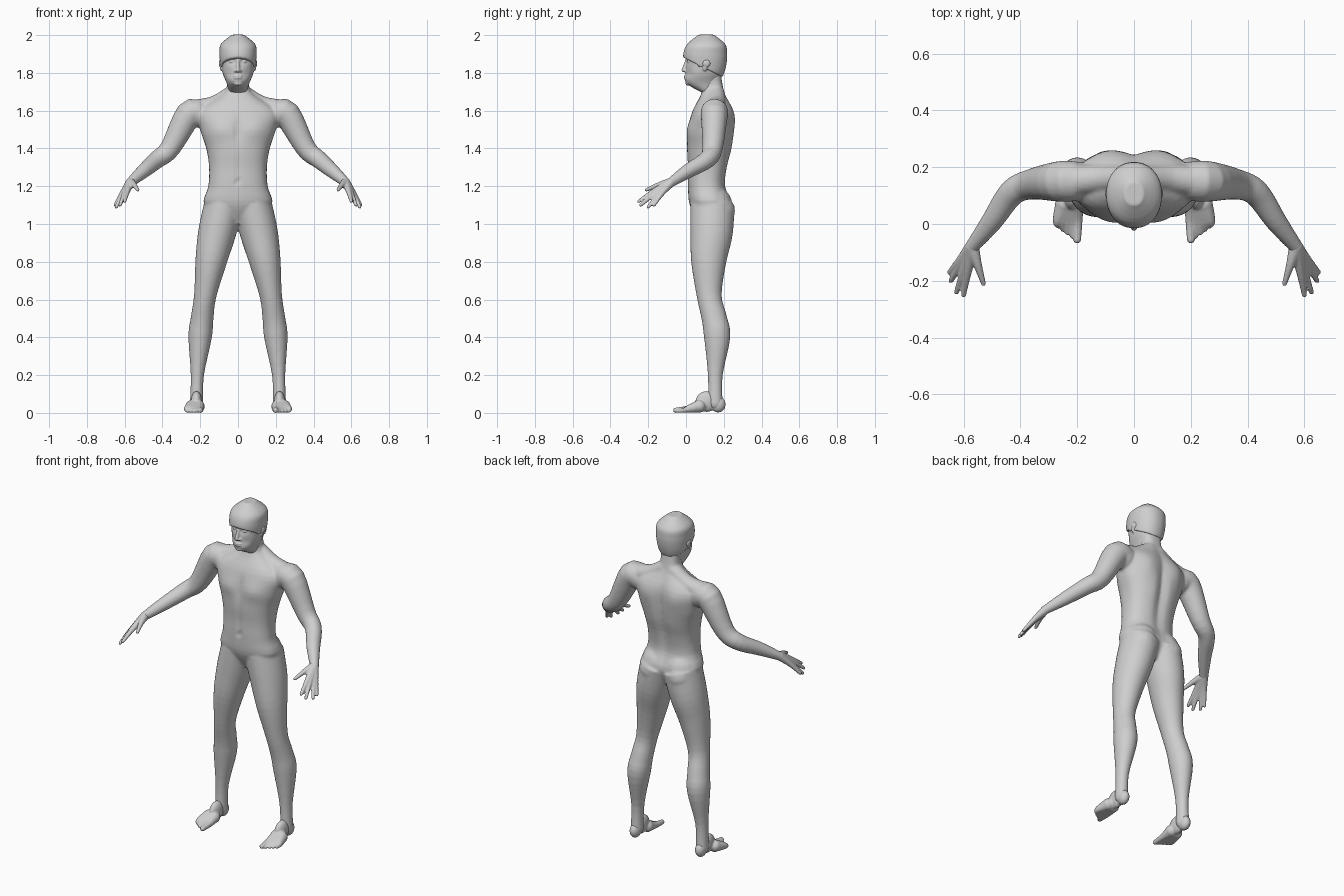
import bpy, bmesh, math
from mathutils import Vector, Matrix

cube = bpy.data.objects.get("Cube")
if cube:
    bpy.data.objects.remove(cube, do_unlink=True)

skin = bpy.data.materials.new("plain grey")
skin.use_nodes = True
grey = (0.62, 0.62, 0.62, 1)
skin.diffuse_color = grey
skin.node_tree.nodes["Principled BSDF"].inputs["Base Color"].default_value = grey


def smooth_rows(rows, steps=4):
    """Catmull-Rom interpolation of every column in a table of sections."""
    smoothed = []
    last = len(rows) - 1
    for i in range(last):
        before, start, end, after = [rows[max(0, min(last, i + k))] for k in (-1, 0, 1, 2)]
        for step in range(steps):
            t = step / steps
            smoothed.append([
                b + t / 2 * (c - a + t * (2 * a - 5 * b + 4 * c - d + t * (3 * (b - c) + d - a)))
                for a, b, c, d in zip(before, start, end, after)])
    smoothed.append(list(rows[last]))
    return smoothed


def skin_rings(bm, rings):
    """Bridge neighbouring rings with quads and cap both ends."""
    loops = [[bm.verts.new(point) for point in ring] for ring in rings]
    count = len(loops[0])
    for low, high in zip(loops, loops[1:]):
        for i in range(count):
            j = (i + 1) % count
            bm.faces.new((low[i], low[j], high[j], high[i]))
    bm.faces.new(loops[0][::-1])
    bm.faces.new(loops[-1])


def loft(bm, bottom, spacing, rows, power, bumps=(), segments=60):
    """Evenly stacked sections of half width, front y and back y.
    Each bump pushes the surface along y, fading with distance from its centre."""
    table = [(bottom + spacing * i, *row) for i, row in enumerate(rows)]
    rings = []
    for z, width, front, back in smooth_rows(table):
        ring = []
        for i in range(segments):
            angle = math.tau * i / segments
            c, s = [math.copysign(abs(v) ** (2 / power), v) for v in (math.cos(angle), math.sin(angle))]
            point = Vector((width * c, (front + back + (back - front) * s) / 2, z))
            push = 0
            for centre, size, amount in bumps:
                offset = Vector((abs(point.x), point.y, z)) - Vector(centre)
                distance = sum((o / r) ** 2 for o, r in zip(offset, size))
                push += amount * math.exp(-distance)
            point.y += push
            ring.append(point)
        rings.append(ring)
    skin_rings(bm, rings)


def blob(bm, centre, size, side=1):
    x, y, z = centre
    matrix = Matrix.Translation((x * side, y, z)) @ Matrix.Diagonal((*size, 1))
    bmesh.ops.create_uvsphere(bm, u_segments=20, v_segments=12, radius=1, matrix=matrix)


def tube(bm, points, side=1, depth=1, segments=20):
    """Limb through points of x, y, z and radius, with rounded ends."""
    path = smooth_rows(points)
    spots = [Vector((x * side, y, z)) for x, y, z, radius in path]
    rings = []
    across = None
    for i, spot in enumerate(spots):
        along = spots[min(i + 1, len(spots) - 1)] - spots[max(i - 1, 0)]
        across = along.orthogonal() if across is None else across - across.project(along)
        across.normalize()
        third = along.normalized().cross(across)
        ring = []
        for k in range(segments):
            angle = math.tau * k / segments
            offset = path[i][3] * (across * math.cos(angle) + third * math.sin(angle))
            offset.y *= depth
            ring.append(spot + offset)
        rings.append(ring)
    skin_rings(bm, rings)
    for x, y, z, radius in (points[0], points[-1]):
        blob(bm, (x, y, z), (radius, radius, radius), side)


def finish(name, bm, voxel, passes):
    """Fuse the overlapping forms into one soft surface."""
    bmesh.ops.recalc_face_normals(bm, faces=bm.faces[:])
    mesh = bpy.data.meshes.new(name)
    bm.to_mesh(mesh)
    bm.free()
    mesh.materials.append(skin)
    obj = bpy.data.objects.new(name, mesh)
    bpy.context.collection.objects.link(obj)
    fuse = obj.modifiers.new("Fuse", "REMESH")
    fuse.mode = "VOXEL"
    fuse.voxel_size = voxel
    fuse.use_smooth_shade = True
    relax = obj.modifiers.new("Relax", "SMOOTH")
    relax.factor = 0.5
    relax.iterations = passes


# Torso and neck
body, hands, feet, head, hair = [bmesh.new() for part in range(5)]
spine_groove = ((0, .25, 1.4), (.03, .1, .25), -.02)
shoulder_blade = ((.1, .25, 1.55), (.05, .1, .07), .01)
breastbone = ((0, 0, 1.5), (.02, .05, .08), .01)
chest_muscle = ((.09, .02, 1.5), (.07, .06, .05), -.012)
belly_line = ((0, 0, 1.3), (.012, .05, .1), .005)
navel = ((0, 0, 1.22), (.01, .05, .01), .01)
loft(body, 1, .1, [
    (.08, .07, .2), (.18, .02, .24), (.157, .01, .21), (.153, .01, .22), (.168, .005, .245),
    (.2, .012, .255), (.21, .035, .25), (.07, .085, .205), (.06, .09, .185),
], 2.4, [spine_groove, shoulder_blade, breastbone, chest_muscle, belly_line, navel])

# Height, y and radius down the leg; the stance curves outward towards the floor
leg = [(z ** 2 * -.12 + .22, y, z, radius) for z, y, radius in (
    (1.1, .14, .105), (.95, .135, .1), (.8, .12, .083), (.62, .123, .059),
    (.5, .15, .06), (.4, .165, .062), (.2, .155, .035), (.05, .155, .035))]

# Shoulder, elbow and wrist line
arm = [(.2, .15, 1.58, .07), (.26, .15, 1.58, .072), (.36, .14, 1.4, .054),
       (.43, .11, 1.34, .047), (.5, .01, 1.28, .038), (.57, -.08, 1.22, .025)]
trapezius = [(.03, .16, 1.69, .045), (.12, .16, 1.63, .05), (.23, .15, 1.6, .058)]
wrist = Vector(arm[-1][:3])
fingertips = [(.53, -.21, 1.18), (.6, -.25, 1.12), (.625, -.24, 1.1), (.645, -.2, 1.09), (.65, -.17, 1.1)]

for side in (1, -1):
    tube(body, leg, side, depth=1.12, segments=32)
    blob(body, (.09, .167, 1.07), (.085, .093, .085), side)    # buttock
    tube(body, trapezius, side)
    tube(body, arm, side)
    blob(feet, (.22, .17, .045), (.03, .04, .043), side)       # heel
    blob(feet, (.22, .11, .06), (.03, .06, .055), side)        # instep
    for toe in range(5):
        x = .2 + .017 * toe
        tip = .012 * toe - .055
        size = .009 if toe else .014
        tube(feet, [((x + .22) / 2, .07, .035, .034), (x, .01, .02, .019),
                    (x, tip, size, size)], side)
    for tip in fingertips:
        knuckle = wrist.lerp(tip, .5) + Vector((0, 0, .006))
        tube(hands, [(*wrist, .025), (*knuckle, .015), (*tip, .009)], side)
finish("body", body, .0075, 3)
finish("hands", hands, .005, 2)
finish("feet", feet, .005, 2)

# Head with face
skull = [(.045, .085, .16), (.06, .002, .175), (.08, -.002, .195), (.087, .001, .207),
         (.09, 0, .21), (.083, .02, .2), (.025, .08, .14)]
eye_socket = ((.034, 0, 1.862), (.02, .04, .013), .012)
brow = ((.035, 0, 1.886), (.03, .04, .01), -.004)
cheek = ((.045, .02, 1.8), (.02, .04, .02), .005)
loft(head, 1.695, .05, skull, 2.15, [eye_socket, brow, cheek])
tube(head, [(0, .006, 1.87, .008), (0, -.005, 1.84, .009), (0, -.012, 1.815, .012)])    # nose
for z in (1.784, 1.773):
    blob(head, (0, -.002, z), (.024, .01, .005))               # lip
blob(head, (0, .012, 1.745), (.025, .015, .013))               # chin
for side in (1, -1):
    blob(head, (.013, -.002, 1.81), (.009, .01, .007), side)   # nostril
    blob(head, (.033, .02, 1.86), (.015, .014, .009), side)    # eye
    blob(head, (.09, .108, 1.85), (.012, .022, .022), side)    # ear
    blob(head, (.087, .1, 1.828), (.009, .014, .018), side)    # ear lobe
finish("head", head, .004, 2)

# Short hair: a thicker skull trimmed along a line from fringe to nape
thicker = [(width + .008, front - .014, back + .008) for width, front, back in skull]
loft(hair, 1.702, .05, thicker, 2.15)
trim = bmesh.ops.bisect_plane(hair, geom=hair.verts[:] + hair.edges[:] + hair.faces[:],
                              plane_co=(0, -.02, 1.885), plane_no=(0, .5, 1), clear_inner=True)
rim = [item for item in trim["geom_cut"] if isinstance(item, bmesh.types.BMEdge)]
bmesh.ops.edgeloop_fill(hair, edges=rim)
for side in (1, -1):
    blob(hair, (.083, .073, 1.86), (.01, .015, .03), side)     # sideburn
finish("hair", hair, .005, 2)
